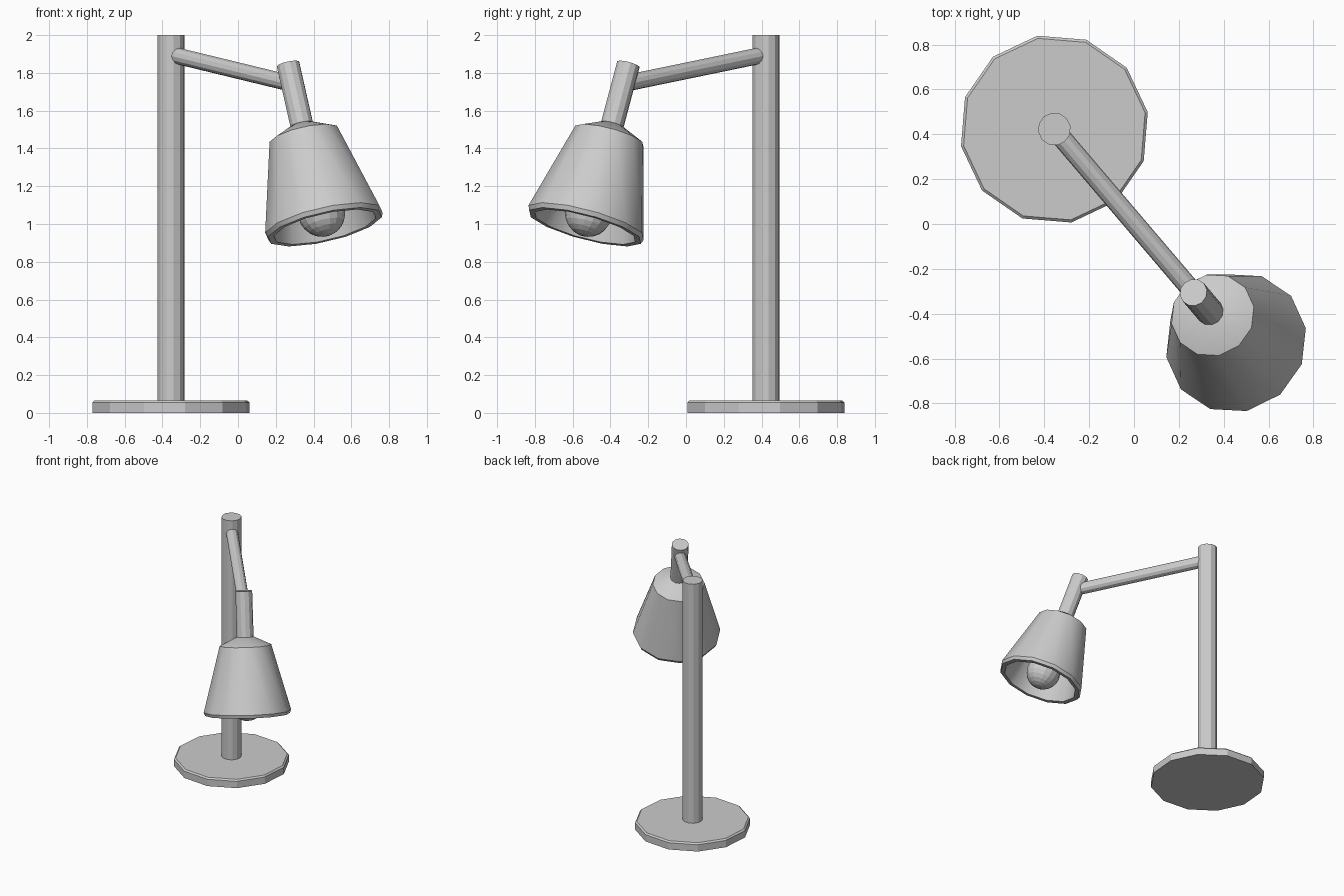
import bpy, bmesh, math
from mathutils import Matrix, Vector

if "Cube" in bpy.data.objects:
    bpy.data.objects.remove(bpy.data.objects["Cube"])

PHI = math.radians(-49.7)     # heading of the arm
TILT = math.radians(19.3)     # lean of the lamp head
POLE = Vector((-0.355, 0.423, 0))
HEAD = Vector((0.265, -0.305, 1.845))
HEADING = Matrix.Rotation(PHI, 4, 'Z')


def add_object(name, bm, matrix, smooth=False):
    bmesh.ops.recalc_face_normals(bm, faces=bm.faces[:])
    mesh = bpy.data.meshes.new(name)
    bm.to_mesh(mesh)
    bm.free()
    obj = bpy.data.objects.new(name, mesh)
    obj.matrix_world = matrix
    bpy.context.collection.objects.link(obj)
    if smooth:
        bpy.context.view_layer.objects.active = obj
        obj.select_set(True)
        bpy.ops.object.shade_smooth_by_angle(angle=math.radians(35))
        obj.select_set(False)
    return obj


def lathe(name, profile, matrix, sides=12, smooth=False):
    """Turn a (radius, height) profile about local z and cap both ends."""
    bm = bmesh.new()
    rings = []
    for r, z in profile:
        rings.append([bm.verts.new((r * math.cos(a), r * math.sin(a), z))
                      for a in (math.tau * i / sides for i in range(sides))])
    for lo, hi in zip(rings, rings[1:]):
        for i in range(sides):
            j = (i + 1) % sides
            bm.faces.new((lo[i], lo[j], hi[j], hi[i]))
    bm.faces.new(rings[0])
    bm.faces.new(rings[-1])
    return add_object(name, bm, matrix, smooth)


# Base disc with a chamfered top edge, and the upright pole
stand = Matrix.Translation(POLE) @ HEADING
lathe("base", [(0.423, 0), (0.423, 0.055), (0.411, 0.066)], stand)
lathe("pole", [(0.073, 0.03), (0.073, 2.0)], stand)

# Sloping arm from the pole axis to the stem axis
start = POLE + Vector((0, 0, 1.898))
end = Vector((0.288, -0.332, 1.742))
span = end - start
arm_frame = Matrix.Translation(start) @ span.to_track_quat('Z', 'Y').to_matrix().to_4x4()
lathe("arm", [(0.044, 0), (0.044, span.length)], arm_frame)

# Tilted head: stem, shade and bulb share one axis, measured down from the stem top
head = Matrix.Translation(HEAD) @ HEADING @ Matrix.Rotation(-TILT, 4, 'Y')
lathe("stem", [(0.062, 0), (0.062, -0.62)], head)

# Hollow shade: collar, shoulder, flared wall, rolled lip, inner wall
lathe("shade", [(0.062, -0.339), (0.19, -0.401), (0.322, -0.888), (0.312, -0.912),
                (0.280, -0.912), (0.165, -0.425), (0.062, -0.372)], head, smooth=True)

# Bulb
bm = bmesh.new()
bmesh.ops.create_uvsphere(bm, u_segments=16, v_segments=12, radius=0.125)
add_object("bulb", bm, head @ Matrix.Translation((0, 0, -0.835)))
